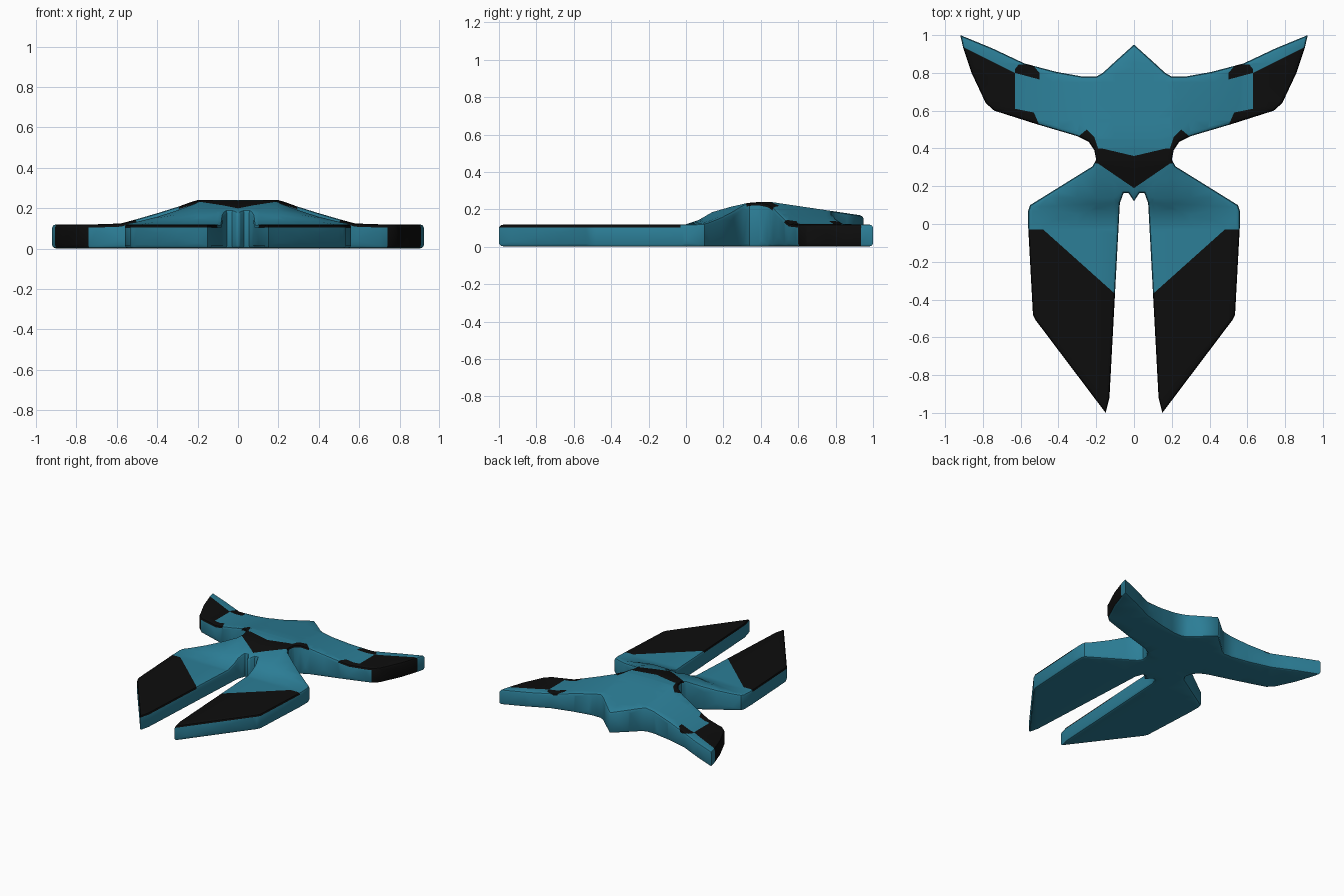
import bpy, bmesh
from mathutils import Vector

if "Cube" in bpy.data.objects:
    bpy.data.objects.remove(bpy.data.objects["Cube"])

THICK = 0.12

# Right half of the outline, nose to tail notch
half = [(0, .95), (.10, .86), (.165, .80), (.20, .78), (.27, .78), (.41, .805), (.58, .85),
        (.75, .93), (.92, 1.0), (.905, .935), (.86, .80), (.785, .64), (.74, .60),
        (.52, .53), (.30, .465), (.24, .435), (.21, .39), (.20, .34), (.22, .305),
        (.55, .10), (.56, .07), (.56, -.02), (.535, -.48), (.52, -.51), (.15, -1.0),
        (.13, -.92), (.075, .11), (.055, .165), (.03, .165), (0, .12)]
outline = half + [(-x, y) for x, y in reversed(half[1:-1])]

# Black marking regions (right half, seen from above)
wing_tip = [(.63, .80), (.95, .96), (1.0, .5), (.63, .5)]
wing_patch_a = [(.50, .765), (.50, .80), (.54, .845), (.61, .845), (.63, .82), (.63, .80)]
wing_patch_b = [(.53, .59), (.63, .61), (.63, .52), (.50, .52)]
waist = [(0, .36), (.17, .40), (.22, .40), (.26, .33), (.19, .32), (0, .19)]
waist_arm = [(.19, .40), (.21, .46), (.25, .50), (.31, .45), (.23, .39)]
tail = [(.48, -.03), (.60, -.03), (.60, -1.05), (.05, -1.05), (.05, -.415)]
regions = [wing_tip, wing_patch_a, wing_patch_b, waist, waist_arm, tail]


def lerp_table(t, table):
    if t <= table[0][0]:
        return table[0][1]
    for (a, va), (b, vb) in zip(table, table[1:]):
        if t <= b:
            return va + (vb - va) * (t - a) / (b - a)
    return table[-1][1]


def rise(x, y):
    fx = lerp_table(abs(x), [(.2, 1), (.58, .04), (.7, 0)])
    fy = lerp_table(y, [(0, 0), (.07, .2), (.14, .54), (.24, .78), (.33, .95),
                        (.40, 1), (.45, 1), (.95, .38)])
    return .12 * fx * fy


def inside(p, poly):
    hit = False
    for (x1, y1), (x2, y2) in zip(poly, poly[1:] + poly[:1]):
        if (y1 > p.y) != (y2 > p.y) and p.x < x1 + (p.y - y1) * (x2 - x1) / (y2 - y1):
            hit = not hit
    return hit


def cut(bm, co, no, faces=None, clear=False):
    faces = faces if faces is not None else bm.faces[:]
    geom = list({v for f in faces for v in f.verts}) + \
        list({e for f in faces for e in f.edges}) + list(faces)
    bmesh.ops.bisect_plane(bm, geom=geom, dist=1e-5, plane_co=co, plane_no=no,
                           clear_inner=clear)


def near(f, poly):
    xs, ys = zip(*poly)
    fx, fy = [v.co.x for v in f.verts], [v.co.y for v in f.verts]
    return (f.normal.z > .3 and min(fx) < max(xs) and max(fx) > min(xs)
            and min(fy) < max(ys) and max(fy) > min(ys))


# Flat slab with rounded rims
bm = bmesh.new()
base = bm.faces.new([bm.verts.new((x, y, 0)) for x, y in outline])
ext = bmesh.ops.extrude_face_region(bm, geom=[base])
for v in ext["geom"]:
    if isinstance(v, bmesh.types.BMVert):
        v.co.z = THICK
bmesh.ops.recalc_face_normals(bm, faces=bm.faces[:])
rims = [e for e in bm.edges if abs(e.verts[0].co.z - e.verts[1].co.z) < 1e-6]
bmesh.ops.bevel(bm, geom=rims, offset=.016, segments=2, profile=.5,
                affect='EDGES', clamp_overlap=False)
bmesh.ops.triangulate(bm, faces=bm.faces[:])

# Keep the right half, then add cuts so the top can swell
cut(bm, (0, 0, 0), (1, 0, 0), clear=True)
for x in (.1, .2, .3, .4, .5, .58, .7):
    cut(bm, (x, 0, 0), (1, 0, 0))
for y in (0, .07, .14, .24, .33, .40, .45, .55, .65, .75, .85):
    cut(bm, (0, y, 0), (0, 1, 0))

# Cut the marking borders into the top
for poly in regions:
    for a, b in zip(poly, poly[1:] + poly[:1]):
        bm.normal_update()
        faces = [f for f in bm.faces if near(f, poly)]
        cut(bm, (*a, 0), Vector((b[1] - a[1], a[0] - b[0], 0)).normalized(), faces)

# Paint the markings, including the outer wing edge
bm.normal_update()
for f in bm.faces:
    c = f.calc_center_median()
    top = f.normal.z > .3 and any(inside(c, p) for p in regions)
    edge = c.x > .74 and f.normal.z > -.5 and f.normal.x > .1 and inside(c, wing_tip)
    f.material_index = 1 if top or edge else 0

# Raise the central body
for v in bm.verts:
    if v.co.z > THICK / 2:
        v.co.z += rise(v.co.x, v.co.y)
bmesh.ops.triangulate(bm, faces=bm.faces[:])

mesh = bpy.data.meshes.new("winged_body")
bm.to_mesh(mesh)
bm.free()
body = bpy.data.objects.new("winged_body", mesh)
bpy.context.collection.objects.link(body)
for name, col in (("teal", (.025, .21, .31, 1)), ("black", (.004, .004, .004, 1))):
    mat = bpy.data.materials.new(name)
    mat.diffuse_color = col
    mat.use_nodes = True
    mat.node_tree.nodes["Principled BSDF"].inputs["Base Color"].default_value = mat.diffuse_color
    mesh.materials.append(mat)

# Mirror to the left half
mirror = body.modifiers.new("mirror", 'MIRROR')
mirror.use_clip = True
bpy.context.view_layer.objects.active = body
body.select_set(True)
bpy.ops.object.shade_smooth_by_angle(angle=.5)
